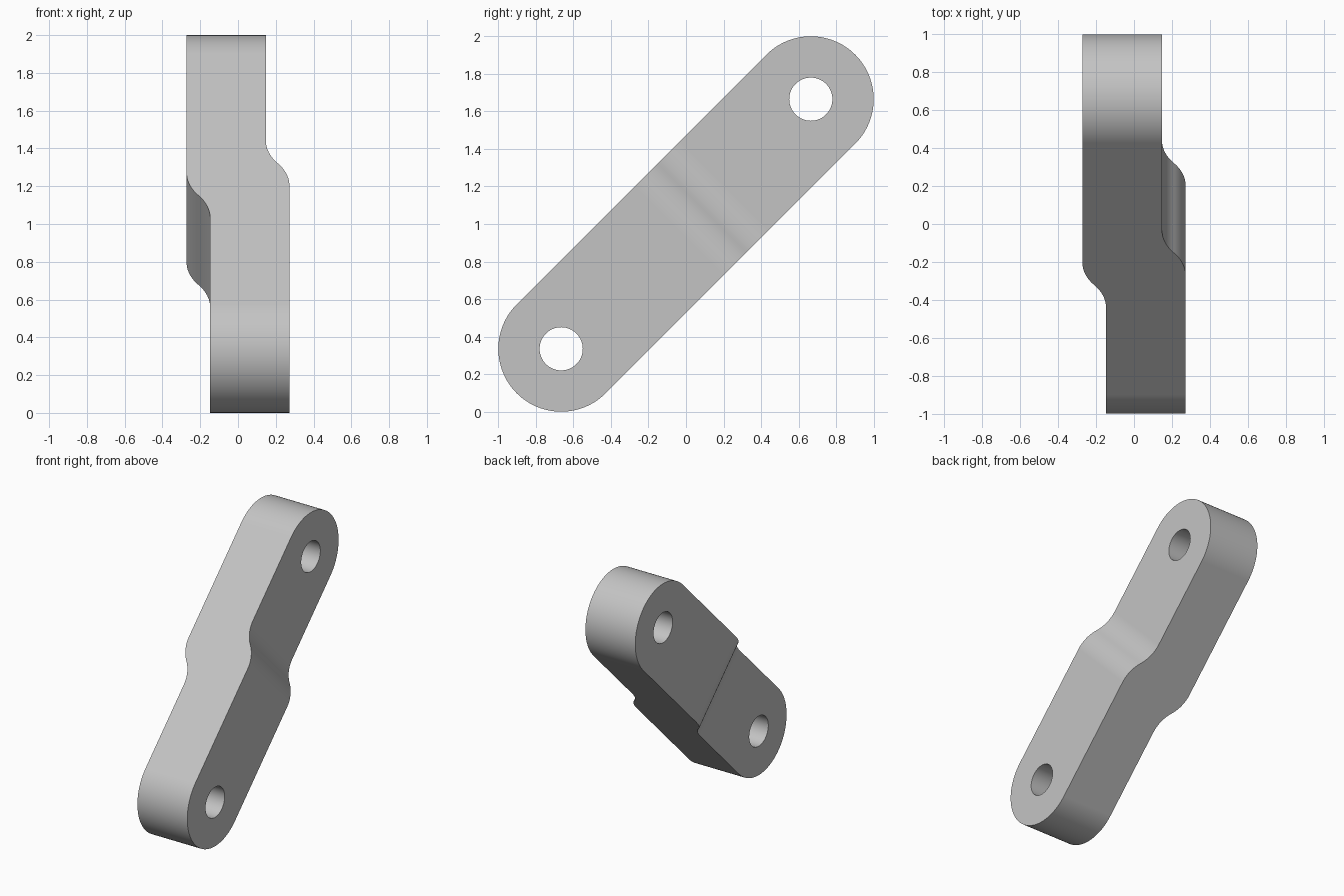
import bpy
import bmesh
from math import sin, cos, asin, pi, sqrt
from mathutils import Vector

cube = bpy.data.objects.get("Cube")
if cube:
    bpy.data.objects.remove(cube, do_unlink=True)

END_R, HOLE_R = 0.335, 0.115   # end rounding and bore radius
REACH = 0.665 * sqrt(2)        # bore distance from the middle, along the arm
OUTER, INNER = 0.2725, 0.1475  # face positions across the offset
BEND_AT, BEND_HALF = 0.12, 0.17


def place(s, w, x):
    """Arm coordinates (along, across, thickness) to the tilted position."""
    return Vector((x, (s - w) / sqrt(2), 1 + (s + w) / sqrt(2)))


def prism(name, start, end):
    bm = bmesh.new()
    a = [bm.verts.new(p) for p in start]
    b = [bm.verts.new(p) for p in end]
    bm.faces.new(a)
    bm.faces.new(b)
    n = len(a)
    for i in range(n):
        bm.faces.new((a[i], a[(i + 1) % n], b[(i + 1) % n], b[i]))
    bmesh.ops.recalc_face_normals(bm, faces=bm.faces)
    mesh = bpy.data.meshes.new(name)
    bm.to_mesh(mesh)
    bm.free()
    obj = bpy.data.objects.new(name, mesh)
    bpy.context.collection.objects.link(obj)
    return obj


def across_plate(name, outline):
    """Prism running right through the thickness."""
    return prism(name, [place(s, w, -1) for s, w in outline],
                 [place(s, w, 1) for s, w in outline])


def arc(cx, r, start, sweep, steps):
    return [(cx + r * cos(start + sweep * i / steps),
             r * sin(start + sweep * i / steps)) for i in range(steps + 1)]


def s_bend(centre, x0, x1, steps=12):
    """Two tangent arcs stepping from x0 to x1."""
    h = (x0 - x1) / 2
    r = (BEND_HALF ** 2 + h ** 2) / (2 * h)
    top = asin(BEND_HALF / r)
    angles = [top * i / steps for i in range(steps + 1)]
    first = [(centre - BEND_HALF + r * sin(t), x0 - r * (1 - cos(t))) for t in angles]
    second = [(centre + BEND_HALF - r * sin(t), x1 + r * (1 - cos(t)))
              for t in reversed(angles[:-1])]
    return first + second


# Offset bar with an S-bend on both faces
upper = [(-2, OUTER)] + s_bend(BEND_AT, OUTER, INNER) + [(2, INNER)]
lower = [(-2, -INNER)] + s_bend(-BEND_AT, -INNER, -OUTER) + [(2, -OUTER)]
profile = upper + lower[::-1]
link_arm = prism("offset_link_arm", [place(s, -1, x) for s, x in profile],
                 [place(s, 1, x) for s, x in profile])

# Rounded outline and the two bores
outline = arc(REACH, END_R, -pi / 2, pi, 48) + arc(-REACH, END_R, pi / 2, pi, 48)
cutters = [(across_plate("outline_cutter", outline), 'INTERSECT')]
for side, centre in (("lower", -REACH), ("upper", REACH)):
    ring = arc(centre, HOLE_R, 0, 2 * pi, 64)[:-1]
    cutters.append((across_plate(side + "_bore_cutter", ring), 'DIFFERENCE'))

bpy.ops.object.select_all(action='DESELECT')
link_arm.select_set(True)
bpy.context.view_layer.objects.active = link_arm
for cutter, operation in cutters:
    cutter.hide_render = True
    mod = link_arm.modifiers.new(cutter.name, 'BOOLEAN')
    mod.operation = operation
    mod.solver = 'EXACT'
    mod.object = cutter
    bpy.ops.object.modifier_apply(modifier=mod.name)
    bpy.data.objects.remove(cutter, do_unlink=True)

# Smooth curves, crisp rims
bpy.ops.object.shade_smooth_by_angle(angle=pi / 6)
weighted = link_arm.modifiers.new("flat_face_normals", 'WEIGHTED_NORMAL')
weighted.keep_sharp = True

# Plain grey metal
grey = bpy.data.materials.new("light_grey")
grey.use_nodes = True
colour = (0.55, 0.55, 0.55, 1)
grey.diffuse_color = colour
grey.node_tree.nodes["Principled BSDF"].inputs["Base Color"].default_value = colour
link_arm.data.materials.clear()
link_arm.data.materials.append(grey)
